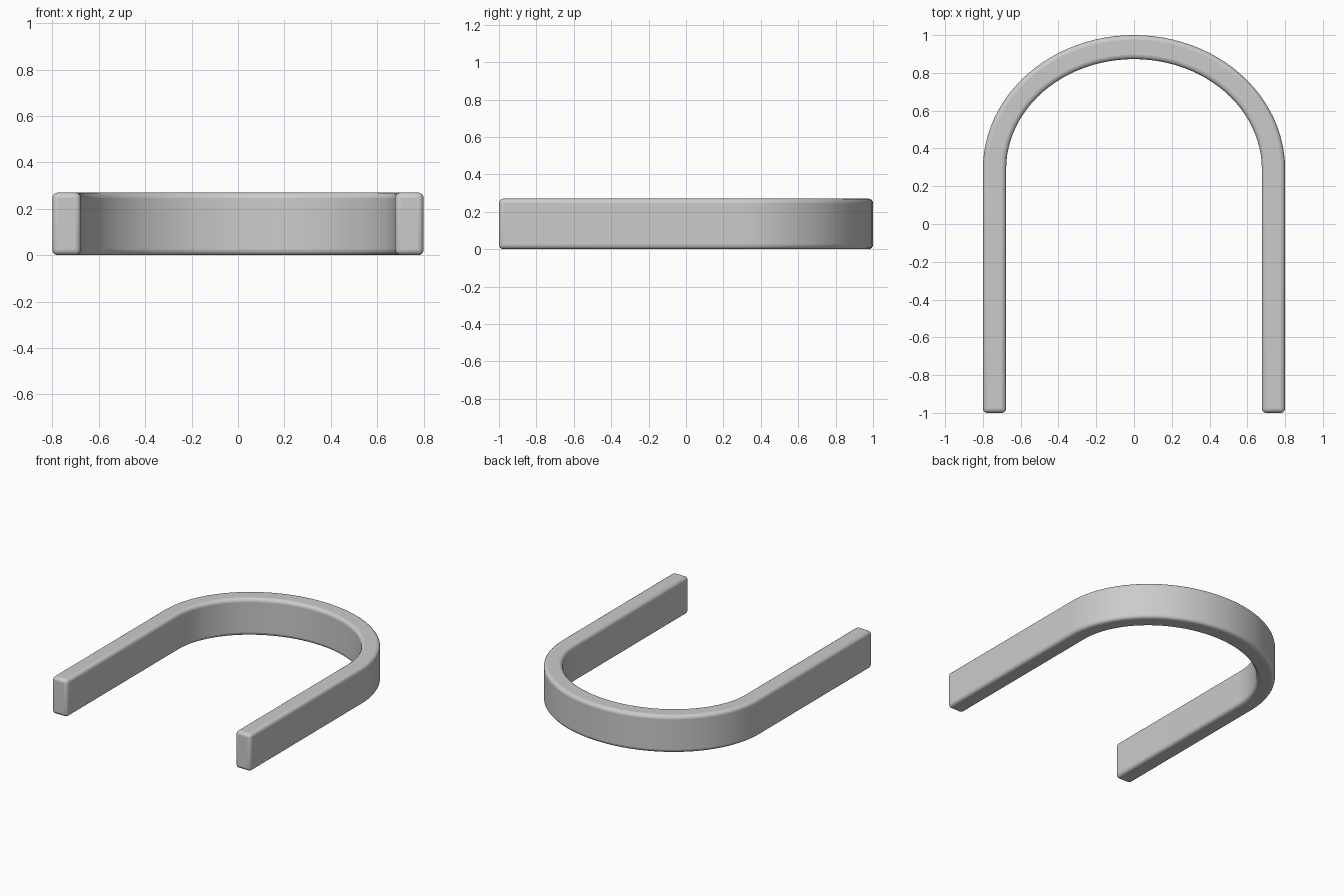
import bpy, bmesh, math

if "Cube" in bpy.data.objects:
    bpy.data.objects.remove(bpy.data.objects["Cube"])

HEIGHT = 0.27
ARCH_Y = 0.29       # where the straight legs meet the arch
STEPS = 48


def outline(half_width, top):
    """Plan outline: leg, half-elliptical arch, leg."""
    pts = [(half_width, -1.0)]
    for i in range(STEPS + 1):
        a = math.pi * i / STEPS
        pts.append((half_width * math.cos(a), ARCH_Y + (top - ARCH_Y) * math.sin(a)))
    pts.append((-half_width, -1.0))
    return pts


# Plan strip of quads between the outer and inner outlines
bm = bmesh.new()
outer = [bm.verts.new((x, y, 0)) for x, y in outline(0.80, 1.0)]
inner = [bm.verts.new((x, y, 0)) for x, y in outline(0.677, 0.873)]
for i in range(len(outer) - 1):
    bm.faces.new((outer[i], outer[i + 1], inner[i + 1], inner[i]))

# Raise it to a solid band
raised = bmesh.ops.extrude_face_region(bm, geom=bm.faces[:])["geom"]
bmesh.ops.translate(bm, vec=(0, 0, HEIGHT),
                    verts=[v for v in raised if isinstance(v, bmesh.types.BMVert)])
bmesh.ops.recalc_face_normals(bm, faces=bm.faces[:])

mesh = bpy.data.meshes.new("u_shaped_band")
bm.to_mesh(mesh)
bm.free()
band = bpy.data.objects.new("u_shaped_band", mesh)
bpy.context.collection.objects.link(band)

# Soft rounded edges
bevel = band.modifiers.new("rounded_edges", "BEVEL")
bevel.width = 0.024
bevel.segments = 4
bevel.limit_method = "ANGLE"
bevel.angle_limit = math.radians(40)

bpy.context.view_layer.objects.active = band
band.select_set(True)
bpy.ops.object.shade_smooth_by_angle(angle=math.radians(40))
